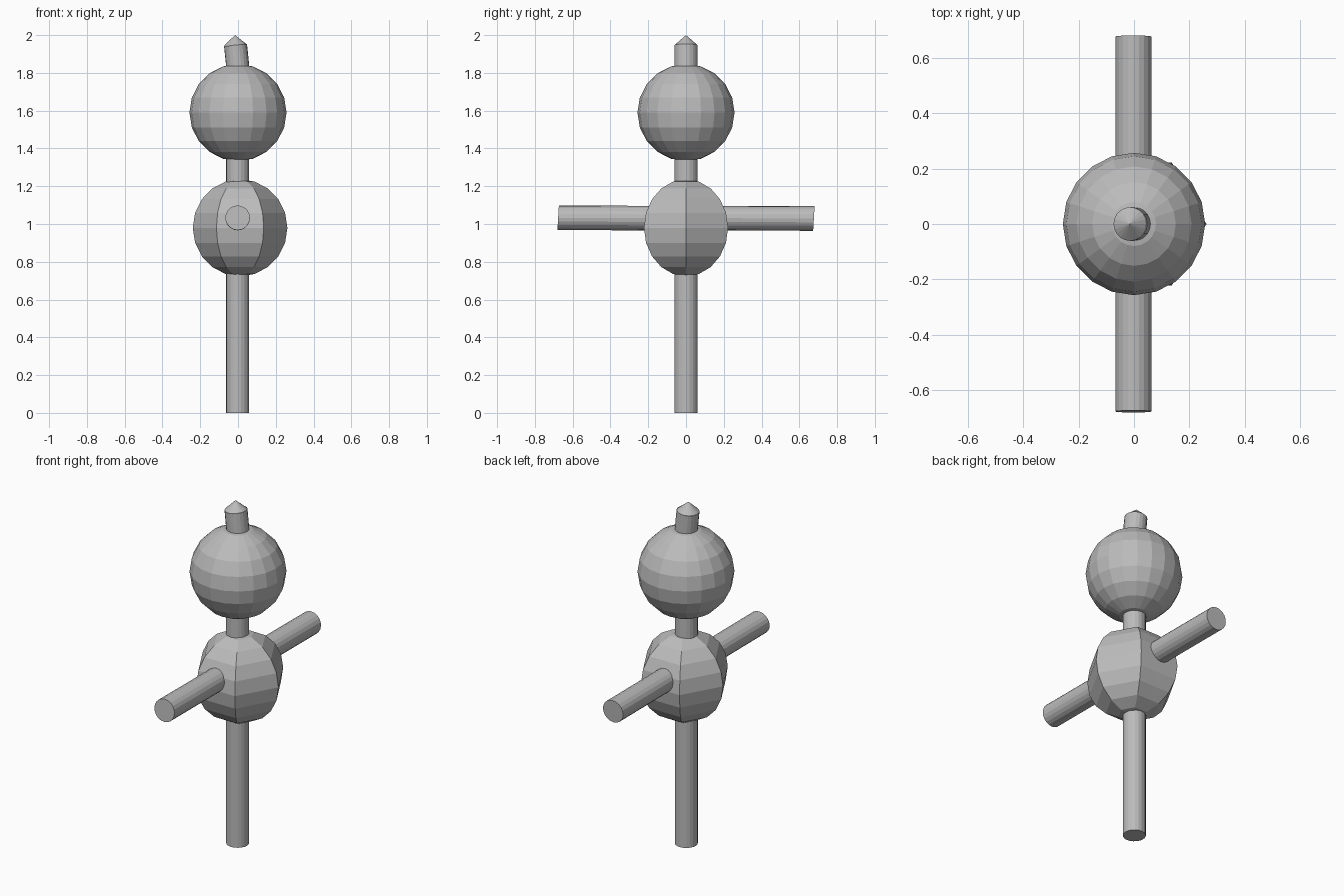
import bpy
import math
from mathutils import Matrix, Vector

if "Cube" in bpy.data.objects:
    bpy.data.objects.remove(bpy.data.objects["Cube"])

grey = bpy.data.materials.new("plain_grey")
grey.diffuse_color = (0.5, 0.5, 0.5, 1)
grey.use_nodes = True
grey.node_tree.nodes["Principled BSDF"].inputs["Base Color"].default_value = grey.diffuse_color


def finish(name, matrix):
    """Name the new object, bake its placement and colour it."""
    ob = bpy.context.object
    ob.name = name
    ob.data.transform(matrix)
    ob.data.materials.append(grey)
    return ob


def rod(name, start, end, radius, tip_radius=None, sides=20):
    """Rod or cone running between two points."""
    a, b = Vector(start), Vector(end)
    bpy.ops.mesh.primitive_cone_add(
        vertices=sides, radius1=radius,
        radius2=radius if tip_radius is None else tip_radius,
        depth=(b - a).length)
    turn = (b - a).to_track_quat('Z', 'Y').to_matrix().to_4x4()
    return finish(name, Matrix.Translation((a + b) / 2) @ turn)


def ball(name, centre, radius, segments, rings, turn=0, squash=1):
    """Faceted ball, optionally flattened along x."""
    bpy.ops.mesh.primitive_uv_sphere_add(
        segments=segments, ring_count=rings, radius=radius)
    return finish(name, Matrix.Translation(centre)
                  @ Matrix.Diagonal((squash, 1, 1, 1))
                  @ Matrix.Rotation(turn, 4, 'Z'))


R = 0.061

# Leg post and neck
rod("leg", (-0.002, 0, 0.0), (-0.002, 0, 0.80), R)
rod("neck", (-0.002, 0, 1.15), (-0.002, 0, 1.42), R)

# Six-sided torso with corners facing front and back
ball("torso", (0.011, 0, 0.98), 0.257, 6, 10, math.radians(30), 0.975)

# Round head
ball("head", (0, 0, 1.59), 0.257, 20, 10)

# Arms with slightly slanted ends
for side, name in ((-1, "front_arm"), (1, "back_arm")):
    arm = rod(name, (-0.002, side * 0.15, 1.031),
              (-0.002, side * 0.677, 1.031 - side * 0.002), 0.065)
    for v in arm.data.vertices:
        v.co.y += (v.co.z - 1.03) * 0.055

# Leaning stub on the head with a pointed cap
rod("top_stub", (0.004, 0, 1.78), (-0.013, 0, 1.947), R)
rod("stub_point", (-0.013, 0, 1.947), (-0.016, 0, 2.0), R, 0)

# Flat faceted shading throughout
for ob in bpy.context.scene.objects:
    for p in ob.data.polygons:
        p.use_smooth = False
